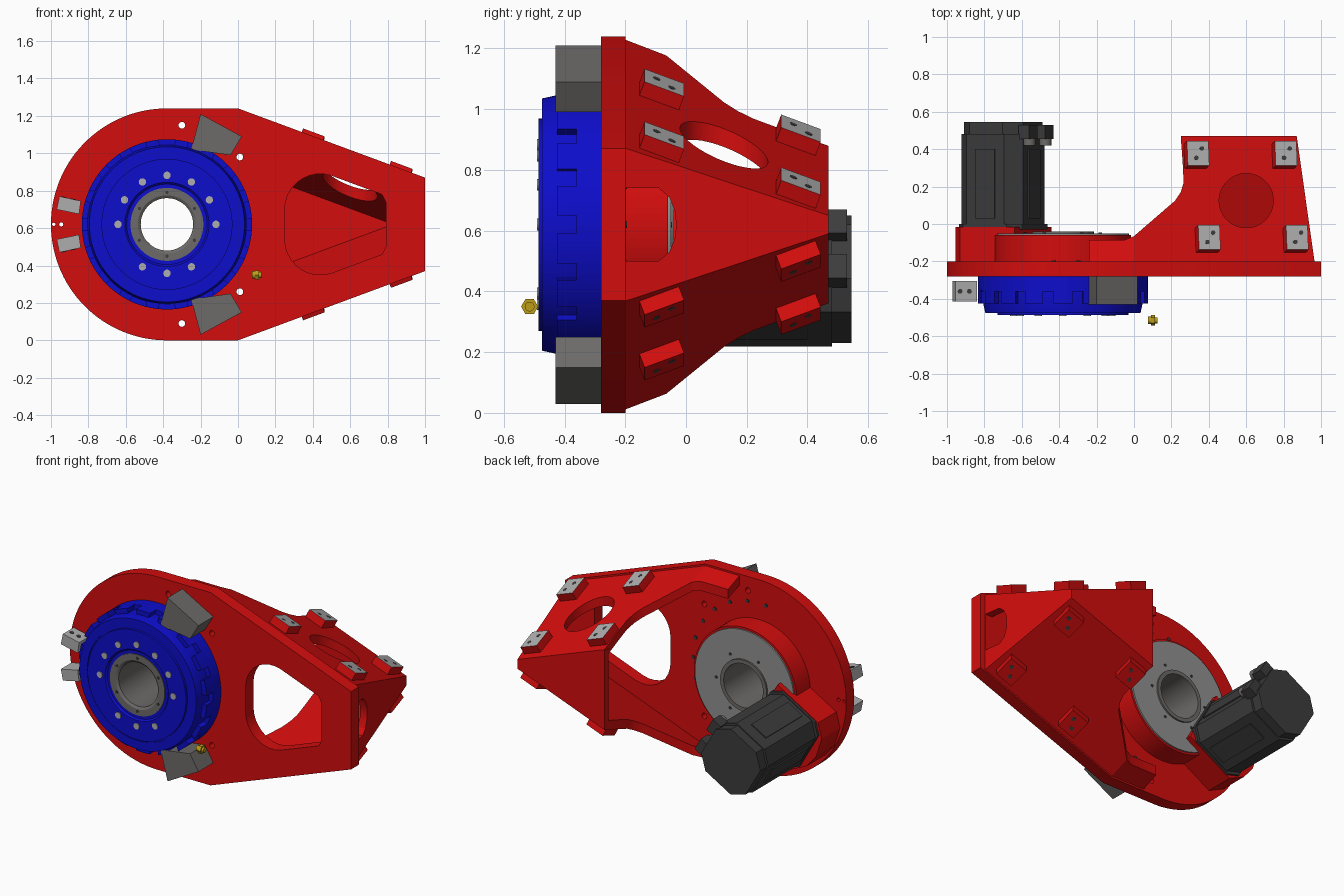
import bpy, bmesh, math
from mathutils import Vector

if "Cube" in bpy.data.objects:
    bpy.data.objects.remove(bpy.data.objects["Cube"])

H = 1.24                 # overall height, the casting mirrors about H / 2
CX, CZ = -0.38, 0.62     # axis of the rotary drive
made = []


def material(name, r, g, b):
    m = bpy.data.materials.new(name)
    m.use_nodes = True
    m.diffuse_color = (r, g, b, 1)
    m.node_tree.nodes["Principled BSDF"].inputs["Base Color"].default_value = (r, g, b, 1)
    return m


RED = material("red paint", 0.65, 0.004, 0.004)
BLUE = material("blue paint", 0.004, 0.004, 0.6)
LIGHT = material("light grey steel", 0.42, 0.42, 0.42)
DISC = material("mid grey steel", 0.28, 0.28, 0.28)
BLOCK = material("dark grey steel", 0.15, 0.145, 0.14)
DARK = material("charcoal", 0.045, 0.045, 0.045)
BRASS = material("brass", 0.5, 0.34, 0.01)


def finish(name, bm, mat):
    bmesh.ops.recalc_face_normals(bm, faces=bm.faces)
    me = bpy.data.meshes.new(name)
    bm.to_mesh(me)
    bm.free()
    me.materials.append(mat)
    ob = bpy.data.objects.new(name, me)
    bpy.context.collection.objects.link(ob)
    made.append(ob)
    return ob


def prism(name, pts, vec, mat, flip=False):
    """Extrude a planar 3D outline along vec; flip mirrors it to the lower half."""
    bm = bmesh.new()
    f = bm.faces.new([bm.verts.new(p) for p in pts])
    new = bmesh.ops.extrude_face_region(bm, geom=[f])["geom"]
    bmesh.ops.translate(bm, vec=Vector(vec), verts=[v for v in new if isinstance(v, bmesh.types.BMVert)])
    if flip:
        for v in bm.verts:
            v.co.z = H - v.co.z
    return finish(name, bm, mat)


def slab(name, xz, y0, y1, mat, flip=False):
    """Outline in the x-z plane, thickened along y."""
    return prism(name, [(x, y0, z) for x, z in xz], (0, y1 - y0, 0), mat, flip)


def circle(x, z, r, n=32, a0=0.0, a1=2 * math.pi):
    full = abs(a1 - a0 - 2 * math.pi) < 1e-6
    return [(x + r * math.cos(a0 + (a1 - a0) * i / (n if full else n - 1)),
             z + r * math.sin(a0 + (a1 - a0) * i / (n if full else n - 1))) for i in range(n)]


def lathe(name, profile, mat, n=96):
    """Closed (radius, y) profile turned about the drive axis."""
    bm = bmesh.new()
    rings = []
    for i in range(n):
        a = 2 * math.pi * i / n
        rings.append([bm.verts.new((CX + r * math.cos(a), y, CZ + r * math.sin(a))) for r, y in profile])
    k = len(profile)
    for i in range(n):
        a, b = rings[i], rings[(i + 1) % n]
        for j in range(k):
            bm.faces.new((a[j], b[j], b[(j + 1) % k], a[(j + 1) % k]))
    return finish(name, bm, mat)


def cut(ob, cutter):
    mod = ob.modifiers.new("cut", "BOOLEAN")
    mod.operation, mod.solver, mod.object = "DIFFERENCE", "EXACT", cutter
    bpy.context.view_layer.update()
    me = bpy.data.meshes.new_from_object(ob.evaluated_get(bpy.context.evaluated_depsgraph_get()))
    ob.modifiers.clear()
    ob.data = me
    made.remove(cutter)
    bpy.data.objects.remove(cutter)


# Front plate with window, bore and through holes
outline = circle(CX, CZ, 0.62, 64, math.pi / 2, 1.5 * math.pi) + [(0, 0), (1, 0.37), (1, 0.87), (0, H)]
plate = slab("front_plate", outline, -0.28, -0.2, RED)
upper = circle(0.44, 0.70, 0.19, 10, math.radians(72), math.pi)
tip = [(0.79, 0.50), (0.79, 0.74), (0.77, 0.78)]
window = upper + [(x, H - z) for x, z in reversed(upper)] + [(0.77, 0.46)] + tip
cut(plate, slab("cutter", window, -0.4, -0.1, RED))
cut(plate, slab("cutter", circle(CX, CZ, 0.17, 48), -0.4, -0.1, RED))
for x, z, r in [(-0.3, 1.15, 0.018), (0.01, 0.98, 0.018), (-0.945, CZ, 0.011), (-0.985, CZ, 0.009)]:
    for zz in {z, H - z}:
        cut(plate, slab("cutter", circle(x, zz, r, 16), -0.4, -0.1, RED))


# Sloping wings with round openings and mounting pads
def top(x, y):
    return 1.225 - 0.37 * x - 0.384 * (y + 0.19)


N = Vector((0.37, 0.384, 1)).normalized()
wing_xy = [(0, -0.2), (0.965, -0.2), (0.87, 0.47), (0.25, 0.47), (0.262, 0.3), (0.265, 0.22),
           (0.25, 0.17), (0.22, 0.125), (0, -0.065)]
bend_xy = [(-0.24, -0.2), (0, -0.2), (0, -0.065), (-0.05, -0.085), (-0.24, -0.085)]
for flip, side in ((False, "upper"), (True, "lower")):
    wing = prism(side + "_wing", [(x, y, top(x, y)) for x, y in wing_xy], (0, 0, -0.06), RED, flip)
    hole = circle(0.6, 0.125, 0.145, 48)
    cut(wing, prism("cutter", [(x, y, 0.65) for x, y in hole], (0, 0, 0.5), RED, flip))
    prism(side + "_wing_bend", [(x, y, top(0, y)) for x, y in bend_xy], (0, 0, -0.06), RED, flip)
    for px, py in [(0.33, 0.36), (0.80, 0.36), (0.39, -0.09), (0.86, -0.09)]:
        quad = [(px - 0.06, py - 0.065), (px + 0.055, py - 0.065), (px + 0.05, py + 0.065), (px - 0.065, py + 0.065)]
        pad = prism(side + "_pad", [(x, y, top(x, y) - 0.005) for x, y in quad], N * 0.055, RED, flip)
        pad.data.materials.append(LIGHT)
        out = Vector((N.x, N.y, -N.z if flip else N.z))
        for f in pad.data.polygons:
            f.material_index = int(f.normal.dot(out) > 0.95)
        # screw holes in the pad face
        for d in (-0.025, 0.025):
            ring = circle(px + d * 0.6, py + d, 0.012, 12)
            prism(side + "_pad_hole", [Vector((x, y, top(x, y) - 0.005)) + N * 0.05 for x, y in ring],
                  N * 0.006, DARK, flip)

# End wall with arched opening, and back plate joining the wings
end = prism("end_wall", [(0.965, -0.2, 0.37), (0.965, -0.2, 0.87), (0.87, 0.47, 0.65), (0.87, 0.47, 0.59)],
            (-0.05, 0, 0), RED)
arch = [(-0.198, 0.50), (-0.09, 0.50), (-0.055, 0.53), (-0.037, 0.575), (-0.032, CZ)]
arch += [(y, H - z) for y, z in reversed(arch[:-1])]
cut(end, prism("cutter", [(0.7, y, z) for y, z in arch], (0.5, 0, 0), RED))
slab("back_plate", [(0.25, 0.37), (0.25, 0.87), (0.87, 0.65), (0.87, 0.59)], 0.43, 0.47, RED)

# Rear gearbox housing, cover disc and hollow shaft
lathe("rear_housing", [(0.16, -0.2), (0.365, -0.2), (0.365, -0.06), (0.16, -0.06)], RED)
lathe("cover_disc", [(0.15, -0.07), (0.352, -0.07), (0.352, -0.05), (0.15, -0.05)], DISC)
lathe("hollow_shaft", [(0.14, -0.47), (0.155, -0.48), (0.195, -0.48), (0.195, -0.3), (0.165, -0.3),
                       (0.165, -0.04), (0.14, -0.04)], BLOCK)

# Blue drive ring with stepped face and castellated rim
lathe("drive_ring", [(0.19, -0.28), (0.455, -0.28), (0.455, -0.36), (0.425, -0.36), (0.425, -0.43),
                     (0.415, -0.475), (0.36, -0.475), (0.36, -0.47), (0.35, -0.47), (0.35, -0.486),
                     (0.225, -0.486), (0.215, -0.475), (0.19, -0.475)], BLUE)
for i in range(18):
    a = 2 * math.pi * (i + 0.5) / 18
    arc = circle(CX, CZ, 0.455, 6, a - 0.11, a + 0.11) + circle(CX, CZ, 0.41, 6, a + 0.09, a - 0.09)
    slab("rim_lug", arc, -0.425, -0.35, BLUE)


# Bolt heads
def bolt_ring(name, r, angles, size, y0, y1, mat):
    for a in angles:
        t = math.radians(a)
        slab(name, circle(CX + r * math.cos(t), CZ + r * math.sin(t), size, 14), y0, y1, mat)


bolt_ring("face_bolt", 0.262, [0, 30, 60, 90, 120, 150, 180, 240, 270, 300], 0.02, -0.491, -0.48, LIGHT)
bolt_ring("shaft_screw", 0.17, range(30, 390, 60), 0.009, -0.483, -0.478, DARK)
bolt_ring("cover_screw", 0.2, range(0, 360, 60), 0.009, -0.052, -0.046, DARK)
bolt_ring("rear_screw", 0.47, list(range(-80, 100, 16)), 0.012, -0.202, -0.194, DARK)

# Front stop blocks
for flip, side in ((False, "upper"), (True, "lower")):
    slab(side + "_stop_block", [(-0.2, 1.21), (0.02, 1.09), (-0.04, 0.99), (-0.25, 1.02)], -0.43, -0.28, BLOCK, flip)
    small = [(-0.97, 0.70), (-0.85, 0.675), (-0.84, 0.745), (-0.955, 0.77)]
    slab(side + "_sensor_block", small, -0.415, -0.305, LIGHT, flip)
    for x in (-0.93, -0.88):
        ring = circle(x, -0.36, 0.013, 12)
        k = -0.025 / 0.115
        prism(side + "_sensor_hole", [(p, q, 0.77 + k * (p + 0.955) - 0.002) for p, q in ring],
              (0, 0, 0.005), DARK, flip)

# Motor, turned to point its inner face at the drive axis
MX, MZ, ANG = -0.70, 0.44, math.radians(30)


def turned(pts):
    c, s = math.cos(ANG), math.sin(ANG)
    return [(MX + u * c - v * s, MZ + u * s + v * c) for u, v in pts]


def chamfered(h, c):
    return turned([(h, c - h), (h, h - c), (h - c, h), (c - h, h), (-h, h - c), (-h, c - h), (c - h, -h), (h - c, -h)])


mount = [(0.185, -0.2), (0.185, 0.2), (-0.15, 0.2), (-0.22, 0.13), (-0.248, 0.0), (-0.23, -0.1), (-0.16, -0.2)]
slab("motor_mount", turned(mount), -0.2, -0.015, RED)
slab("motor_flange", chamfered(0.195, 0.06), -0.03, 0.0, DARK)
slab("motor_body", chamfered(0.19, 0.075), 0.0, 0.48, DARK)
slab("motor_end_cap", chamfered(0.183, 0.08), 0.48, 0.545, DARK)
for sgn in (-1, 1):
    rib = [(sgn * 0.185, -0.06), (sgn * 0.197, -0.06), (sgn * 0.197, 0.06), (sgn * 0.185, 0.06)]
    slab("motor_rib", turned(rib), 0.03, 0.4, DARK)
    slab("motor_rib", turned([(v, u) for u, v in rib]), 0.03, 0.4, DARK)
    # cable connectors
    v = sgn * 0.085
    slab("connector", turned([(0.17, v - 0.045), (0.235, v - 0.045), (0.235, v + 0.045), (0.17, v + 0.045)]),
         0.455, 0.53, DARK)
    x, z = turned([(0.212, v)])[0]
    slab("connector_collar", circle(x, z, 0.032, 20), 0.42, 0.457, BLOCK)

# Brass grease fitting
for x0, x1, r, n in ((0.075, 0.09, 0.02, 20), (0.09, 0.112, 0.028, 6), (0.112, 0.125, 0.016, 20)):
    prism("grease_fitting", [(x0, y, z) for y, z in circle(-0.515, 0.35, r, n)], (x1 - x0, 0, 0), BRASS)

# Smooth the round surfaces, keeping edges crisp
bpy.ops.object.select_all(action="DESELECT")
for ob in made:
    ob.select_set(True)
bpy.context.view_layer.objects.active = made[0]
bpy.ops.object.shade_smooth_by_angle(angle=math.radians(25))
